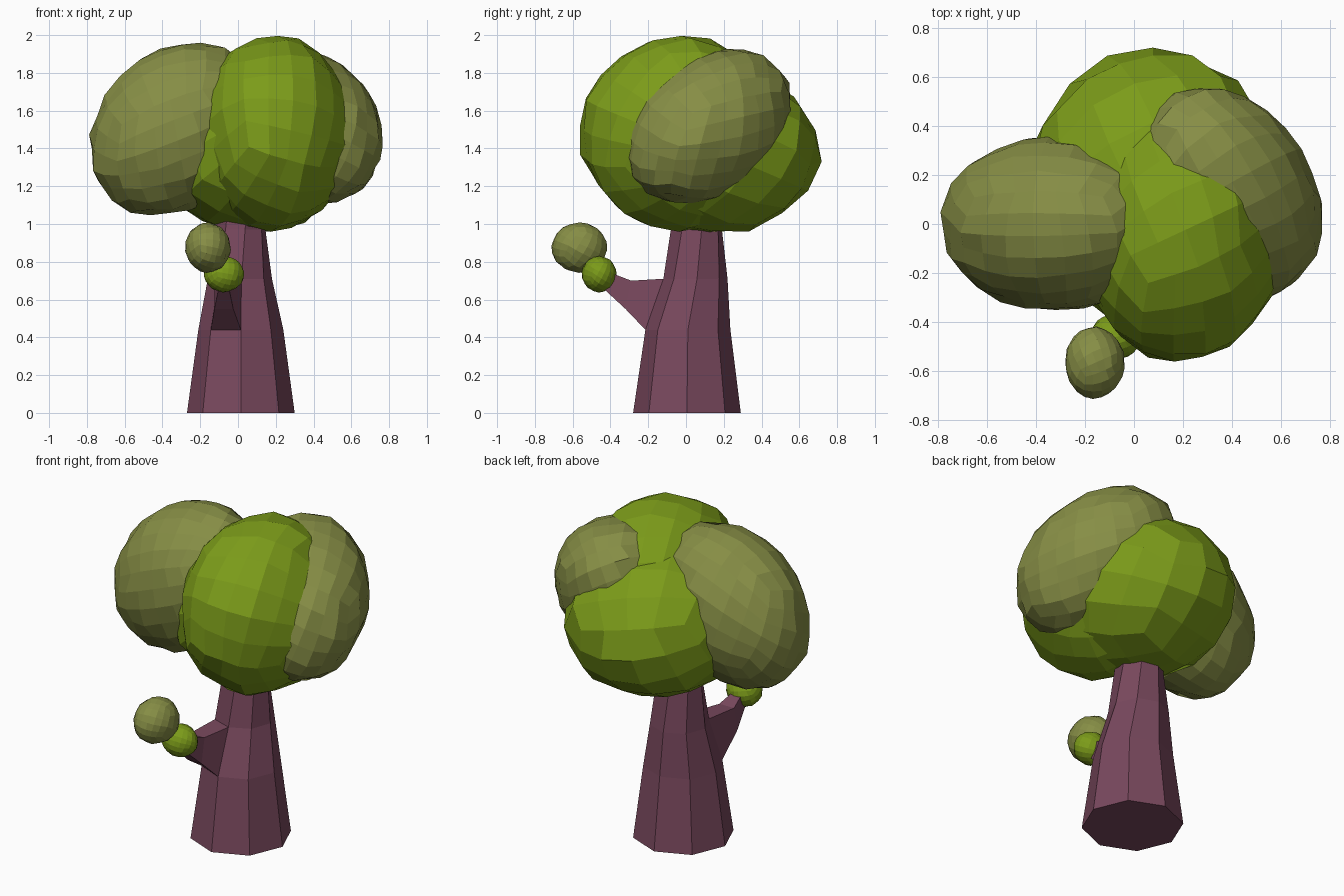
import bpy, bmesh, math, random
from mathutils import Vector, Matrix

if "Cube" in bpy.data.objects:
    bpy.data.objects.remove(bpy.data.objects["Cube"])

random.seed(4)

def material(name, rgb):
    m = bpy.data.materials.new(name)
    m.diffuse_color = (*rgb, 1)
    m.use_nodes = True
    m.node_tree.nodes["Principled BSDF"].inputs["Base Color"].default_value = m.diffuse_color
    return m

BARK = material("bark", (0.19, 0.065, 0.11))
GREEN = material("green_leaf", (0.20, 0.33, 0.01))
OLIVE = material("olive_leaf", (0.24, 0.27, 0.06))

def finish(bm, name, mat):
    bmesh.ops.recalc_face_normals(bm, faces=bm.faces)
    me = bpy.data.meshes.new(name)
    bm.to_mesh(me)
    bm.free()
    me.materials.append(mat)
    ob = bpy.data.objects.new(name, me)
    bpy.context.collection.objects.link(ob)
    return ob

def foliage(name, mat, center, radii, axis=(0, 0, 1), cuts=4, rough=0.025):
    """Faceted quad sphere; its third radius runs along axis."""
    bm = bmesh.new()
    bmesh.ops.create_cube(bm, size=2)
    bmesh.ops.subdivide_edges(bm, edges=bm.edges[:], cuts=cuts, use_grid_fill=True)
    turn = Vector(axis).to_track_quat('Z', 'Y').to_matrix()
    spin = Matrix.Rotation(0.5, 3, 'X') @ Matrix.Rotation(0.4, 3, 'Z')
    for v in bm.verts:
        # even out the cube grid before projecting it on the sphere
        p = spin @ Vector([math.tan(c * math.pi / 4) for c in v.co]).normalized()
        p *= 1.01 + random.uniform(-rough, rough)
        v.co = Vector(center) + turn @ Vector([a * r for a, r in zip(p, radii)])
    return finish(bm, name, mat)

# trunk: eight-sided rings (centre x, centre y, z, radius, twist)
bm = bmesh.new()
rings = []
for cx, cy, z, r, tw in [(0.015, 0.005, 0, 0.285, 0), (0.015, 0.01, 0.44, 0.225, 0),
                         (0.01, 0.05, 0.71, 0.17, 0.05), (0.01, 0.055, 0.97, 0.138, 0.2),
                         (0.02, 0.06, 1.2, 0.13, 0.3)]:
    rings.append([bm.verts.new((cx + r * math.cos(i * math.pi / 4 + tw),
                                cy + r * math.sin(i * math.pi / 4 + tw), z)) for i in range(8)])
bm.faces.new(rings[0][::-1])
bm.faces.new(rings[-1])
for k, (lo, hi) in enumerate(zip(rings, rings[1:])):
    for i in range(8):
        j = (i + 1) % 8
        if (k, i) != (1, 5):
            bm.faces.new((lo[i], lo[j], hi[j], hi[i]))

# branch: grows out of the open front panel (y, z, half width, half height)
prev = [rings[1][5], rings[1][6], rings[2][6], rings[2][5]]
for y, z, w, h in [(-0.32, 0.625, 0.05, 0.075), (-0.45, 0.71, 0.025, 0.04)]:
    x = -0.075
    ring = [bm.verts.new(c) for c in ((x - w, y, z - h), (x + w, y, z - h),
                                      (x + w, y + 0.03, z + h), (x - w, y + 0.03, z + h))]
    for i in range(4):
        j = (i + 1) % 4
        bm.faces.new((prev[i], prev[j], ring[j], ring[i]))
    prev = ring
bm.faces.new(prev)
finish(bm, "trunk_with_branch", BARK)

# crown
foliage("crown_front", GREEN, (0.19, -0.03, 1.485), (0.42, 0.53, 0.51), cuts=4)
foliage("crown_back", GREEN, (0.08, 0.15, 1.39), (0.51, 0.56, 0.44), cuts=3)
foliage("crown_left", OLIVE, (-0.33, 0.0, 1.5), (0.35, 0.40, 0.50), (1, 0, 1), cuts=5)
foliage("crown_right", OLIVE, (0.37, 0.12, 1.52), (0.36, 0.36, 0.50), (-0.35, 0.6, 0.45), cuts=5)

# leaf tufts on the branch
foliage("branch_tuft_green", GREEN, (-0.075, -0.46, 0.735), (0.105, 0.09, 0.095))
foliage("branch_tuft_olive", OLIVE, (-0.16, -0.565, 0.875), (0.12, 0.145, 0.13))
